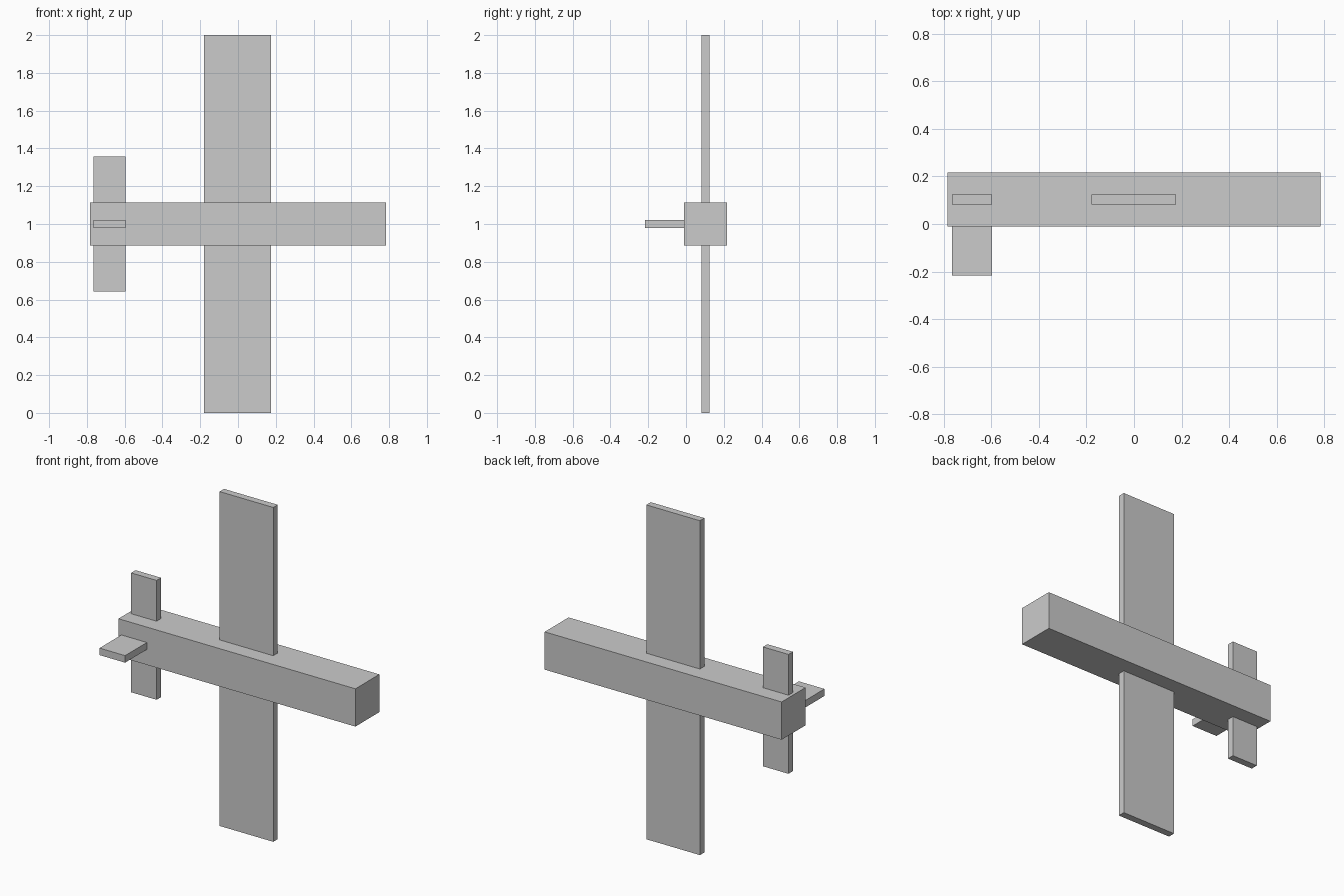
import bpy

if "Cube" in bpy.data.objects:
    bpy.data.objects.remove(bpy.data.objects["Cube"])


def box(name, x, y, z):
    """Axis-aligned box from (min, max) ranges."""
    spans = (x, y, z)
    bpy.ops.mesh.primitive_cube_add(size=1, location=[(a + b) / 2 for a, b in spans])
    obj = bpy.context.object
    obj.name = name
    obj.scale = [b - a for a, b in spans]
    bpy.ops.object.transform_apply(location=False, rotation=False, scale=True)
    return obj


MID_Y, MID_Z = 0.103, 1.0
HALF = 0.113    # half the square body section
THIN = 0.021    # half the plate thickness
TAIL_X = (-0.765, -0.596)

# Long square body
box("fuselage", (-0.784, 0.784), (MID_Y - HALF, MID_Y + HALF), (MID_Z - HALF, MID_Z + HALF))

# Main wing and tailplane plates, passing through the body
plate_y = (MID_Y - THIN, MID_Y + THIN)
box("main_wing", (-0.179, 0.176), plate_y, (0, 2))
box("tailplane", TAIL_X, plate_y, (MID_Z - 0.357, MID_Z + 0.357))

# Tail fin on the front side only
box("tail_fin", TAIL_X, (-0.216, MID_Y - HALF + 0.005), (MID_Z - THIN, MID_Z + THIN))
